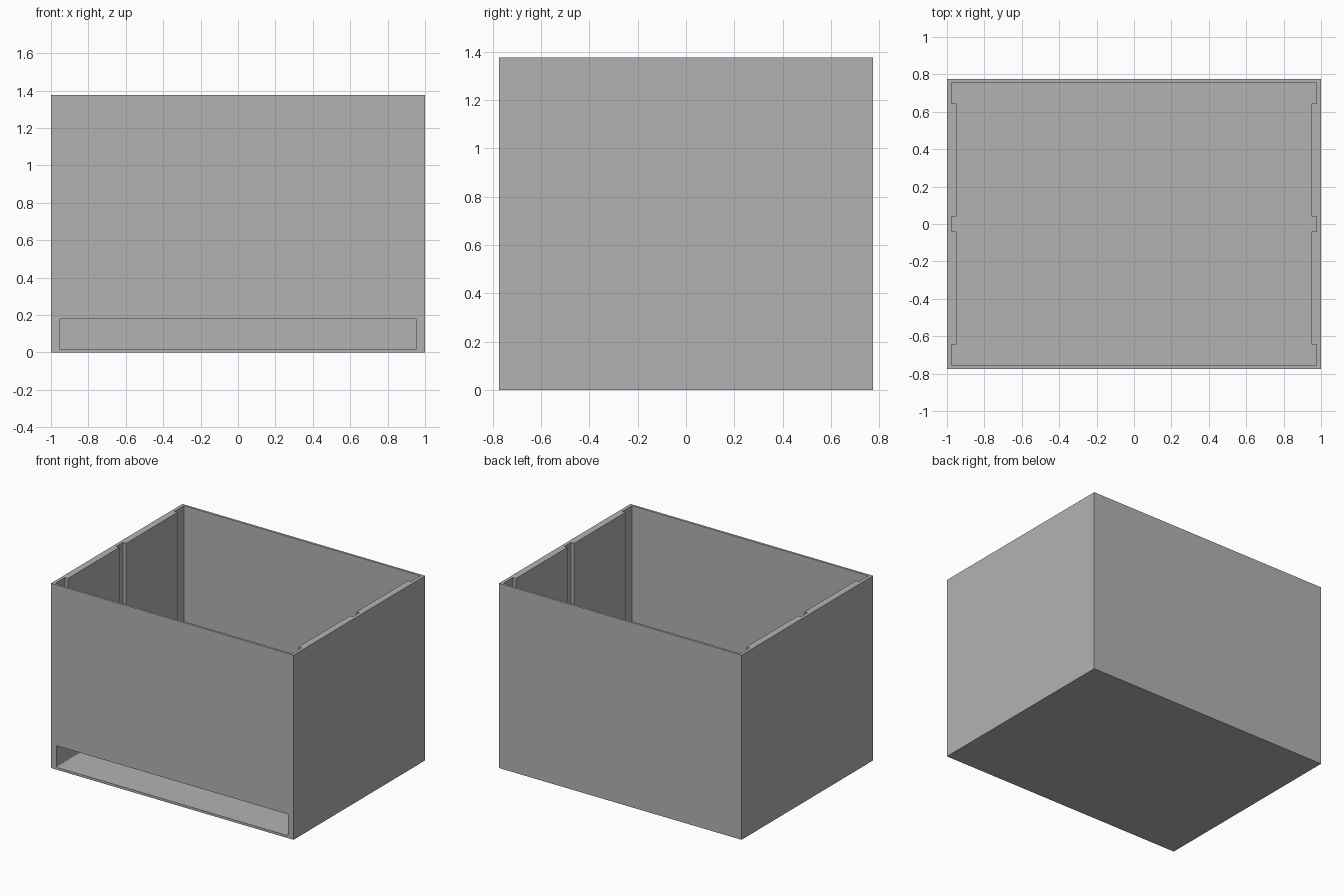
import bpy
import bmesh

default = bpy.data.objects.get("Cube")
if default:
    bpy.data.objects.remove(default, do_unlink=True)

HALF_X, HALF_Y, HEIGHT = 1.0, 0.774, 1.376   # outer box
INNER_Y = 0.757                              # inside of front and back walls
GROOVE_X, PAD_X = 0.976, 0.95                # inside of thin and thick side walls
SHELF_Z = 0.2                                # floor of the main compartment
SLOT_X, SLOT_LOW, SLOT_HIGH = 0.955, 0.018, 0.178

grey = bpy.data.materials.new("plain grey")
grey.use_nodes = True
colour = (0.45, 0.45, 0.45, 1)
grey.diffuse_color = colour
grey.node_tree.nodes["Principled BSDF"].inputs["Base Color"].default_value = colour


def prism(name, outline, low, high):
    """Extrude an outline in the ground plane between two heights."""
    bm = bmesh.new()
    face = bm.faces.new([bm.verts.new((x, y, low)) for x, y in outline])
    result = bmesh.ops.extrude_face_region(bm, geom=[face])
    top = [v for v in result["geom"] if isinstance(v, bmesh.types.BMVert)]
    bmesh.ops.translate(bm, verts=top, vec=(0, 0, high - low))
    bmesh.ops.recalc_face_normals(bm, faces=bm.faces)
    mesh = bpy.data.meshes.new(name)
    bm.to_mesh(mesh)
    bm.free()
    mesh.materials.append(grey)
    obj = bpy.data.objects.new(name, mesh)
    bpy.context.collection.objects.link(obj)
    return obj


def rectangle(x, front, back):
    return [(-x, front), (x, front), (x, back), (-x, back)]


def cut(target, cutter):
    """Subtract the cutter, then discard it."""
    cutter.hide_render = True
    mod = target.modifiers.new("cut", "BOOLEAN")
    mod.operation = "DIFFERENCE"
    mod.solver = "EXACT"
    mod.object = cutter
    bpy.context.view_layer.objects.active = target
    bpy.ops.object.modifier_apply(modifier=mod.name)
    bpy.data.objects.remove(cutter, do_unlink=True)


# Outer box
box = prism("box_body", rectangle(HALF_X, -HALF_Y, HALF_Y), 0, HEIGHT)

# Main compartment, with grooves at the corners and the middle of each side
right_side = [(GROOVE_X, -INNER_Y)]
for start, end in ((-0.645, -0.04), (0.04, 0.645)):
    right_side += [(GROOVE_X, start), (PAD_X, start), (PAD_X, end), (GROOVE_X, end)]
right_side.append((GROOVE_X, INNER_Y))
left_side = [(-x, y) for x, y in reversed(right_side)]
cut(box, prism("compartment_cutter", right_side + left_side, SHELF_Z, HEIGHT + 0.1))

# Wide drawer slot through the front, with slightly rounded corners
slot = prism("slot_cutter", rectangle(SLOT_X, -HALF_Y - 0.1, INNER_Y), SLOT_LOW, SLOT_HIGH)
bm = bmesh.new()
bm.from_mesh(slot.data)
long_edges = [e for e in bm.edges if abs(e.verts[0].co.y - e.verts[1].co.y) > 0.1]
bmesh.ops.bevel(bm, geom=long_edges, offset=0.006, segments=3, profile=0.5, affect="EDGES")
bm.to_mesh(slot.data)
bm.free()
cut(box, slot)
